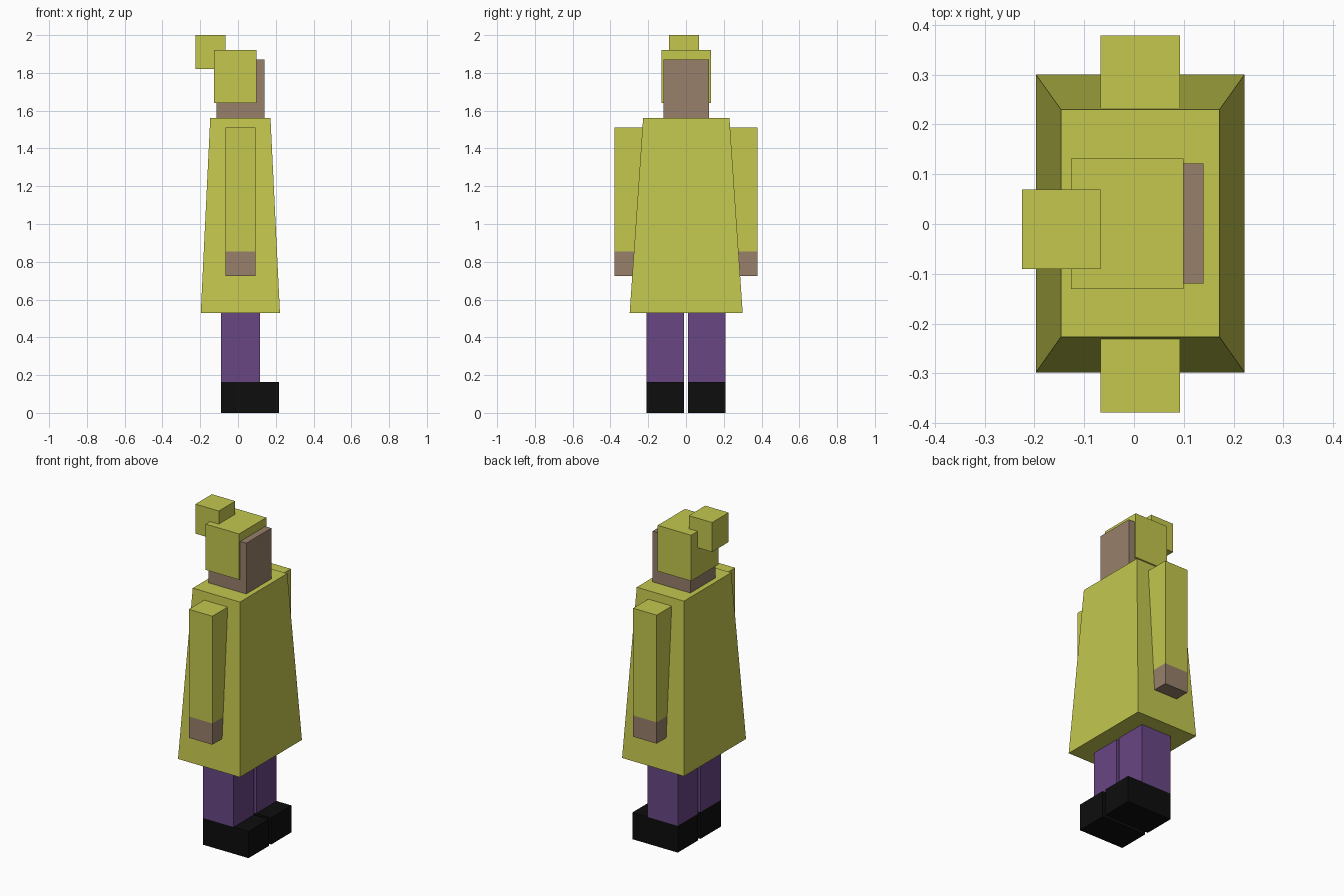
import bpy
import bmesh

cube = bpy.data.objects.get("Cube")
if cube:
    bpy.data.objects.remove(cube, do_unlink=True)


def make_material(name, rgb):
    mat = bpy.data.materials.new(name)
    mat.use_nodes = True
    color = (*rgb, 1.0)
    mat.diffuse_color = color
    bsdf = next(n for n in mat.node_tree.nodes if n.type == 'BSDF_PRINCIPLED')
    bsdf.inputs["Base Color"].default_value = color
    return mat


yellow = make_material("mustard_yellow", (0.546, 0.571, 0.076))
skin = make_material("skin_brown", (0.314, 0.216, 0.147))
purple = make_material("trouser_purple", (0.138, 0.061, 0.231))
black = make_material("shoe_black", (0.004, 0.004, 0.004))


def block(name, mat, x, y, z, top_x=None, top_y=None):
    """Box spanning the given ranges; the top may have its own x and y range."""
    top_x, top_y = top_x or x, top_y or y
    bm = bmesh.new()
    bmesh.ops.create_cube(bm, size=2)
    for v in bm.verts:
        upper = v.co.z > 0
        xs, ys = (top_x, top_y) if upper else (x, y)
        v.co = (xs[v.co.x > 0], ys[v.co.y > 0], z[upper])
    mesh = bpy.data.meshes.new(name)
    bm.to_mesh(mesh)
    bm.free()
    mesh.materials.append(mat)
    obj = bpy.data.objects.new(name, mesh)
    bpy.context.collection.objects.link(obj)
    return obj


# Head, hair and bun
block("head", skin, (-0.115, 0.14), (-0.12, 0.122), (1.55, 1.87))
block("hair", yellow, (-0.127, 0.099), (-0.131, 0.132), (1.64, 1.92))
block("hair_bun", yellow, (-0.225, -0.067), (-0.09, 0.069), (1.82, 2.0))

# Flared coat
block("coat", yellow, (-0.197, 0.222), (-0.298, 0.3), (0.53, 1.56),
      top_x=(-0.147, 0.172), top_y=(-0.227, 0.23))

# Limbs on both sides of the body
for side, sign in (("front", -1), ("back", 1)):
    arm_y = sorted((sign * 0.231, sign * 0.379))
    leg_y = sorted((sign * 0.011, sign * 0.208))
    arm_x = (-0.067, 0.092)
    block(side + "_sleeve", yellow, arm_x, arm_y, (0.855, 1.51))
    block(side + "_hand", skin, arm_x, arm_y, (0.725, 0.855))
    block(side + "_leg", purple, (-0.09, 0.116), leg_y, (0.163, 0.56))
    block(side + "_shoe", black, (-0.09, 0.217), leg_y, (0.0, 0.163))
